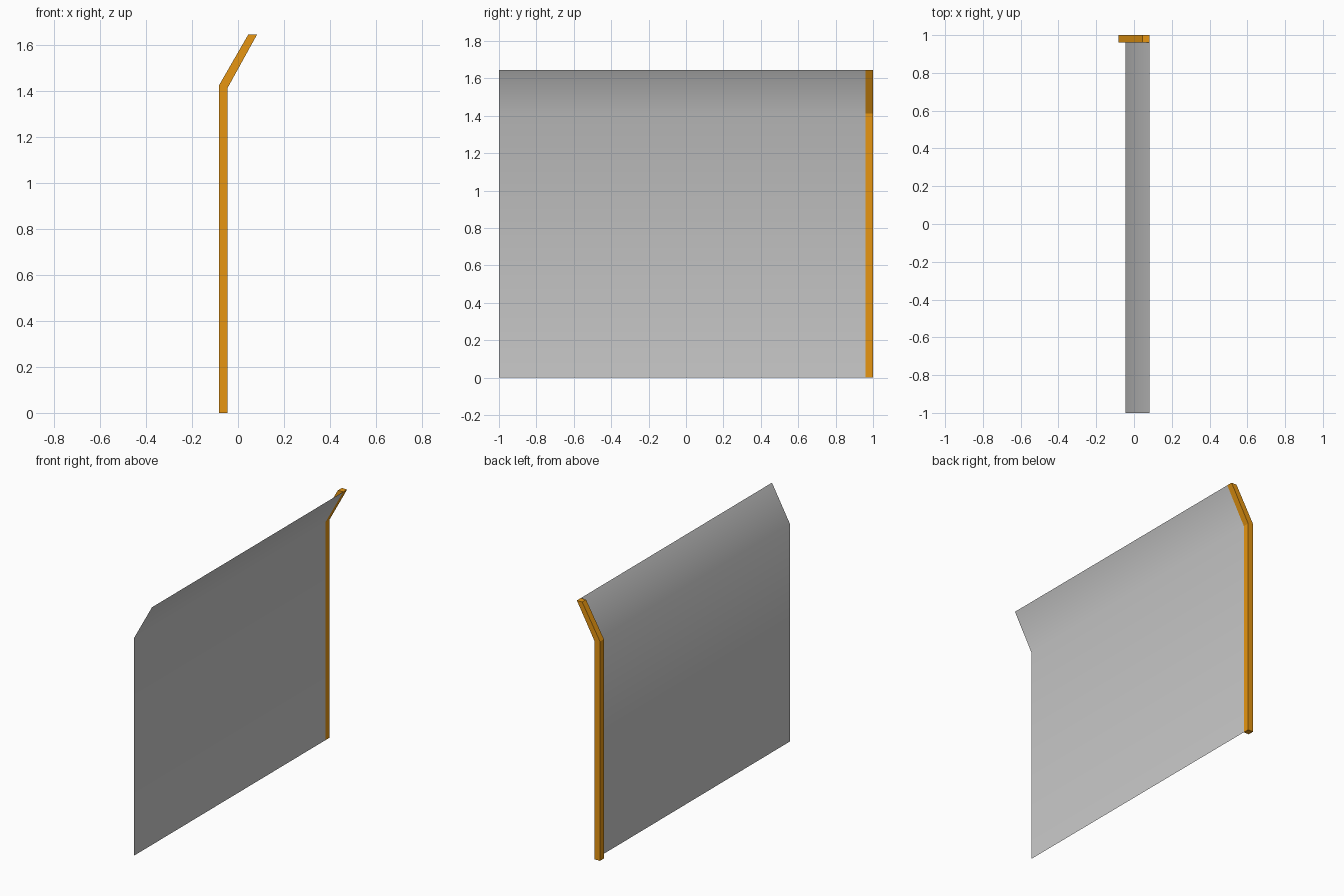
import bpy
import bmesh

cube = bpy.data.objects.get("Cube")
if cube:
    bpy.data.objects.remove(cube, do_unlink=True)


def make_material(name, color):
    mat = bpy.data.materials.new(name)
    mat.use_nodes = True
    mat.diffuse_color = color
    mat.node_tree.nodes["Principled BSDF"].inputs["Base Color"].default_value = color
    return mat


def extrude_profile(name, points, y0, y1, mat, closed, smooth):
    """Sweep an (x, z) profile along y: a capped solid or an open sheet."""
    bm = bmesh.new()
    a = [bm.verts.new((x, y0, z)) for x, z in points]
    b = [bm.verts.new((x, y1, z)) for x, z in points]
    n = len(points)
    for i in range(n if closed else n - 1):
        j = (i + 1) % n
        bm.faces.new((a[i], b[i], b[j], a[j]))
    if closed:
        # Cap each bend section with its own quad
        for ring in (a, b):
            for i in range(n // 2 - 1):
                bm.faces.new((ring[i], ring[i + 1], ring[n - 2 - i], ring[n - 1 - i]))
        bmesh.ops.recalc_face_normals(bm, faces=bm.faces)
    for f in bm.faces:
        f.smooth = smooth
    mesh = bpy.data.meshes.new(name)
    bm.to_mesh(mesh)
    bm.free()
    mesh.materials.append(mat)
    obj = bpy.data.objects.new(name, mesh)
    bpy.context.collection.objects.link(obj)
    return obj


gray = make_material("panel_gray", (0.6, 0.6, 0.6, 1))
orange = make_material("post_orange", (0.81, 0.31, 0.006, 1))

# Outer and inner edges of the bent post
outer = [(-0.083, 0), (-0.083, 1.423), (0.045, 1.645)]
inner = [(-0.045, 0), (-0.045, 1.413), (0.083, 1.645)]

# Bent end post, and the thin sheet flush with its inner face
extrude_profile("end_post", outer + inner[::-1], 0.96, 1, orange, True, False)
extrude_profile("fence_panel", inner, -1, 0.96, gray, False, True)
